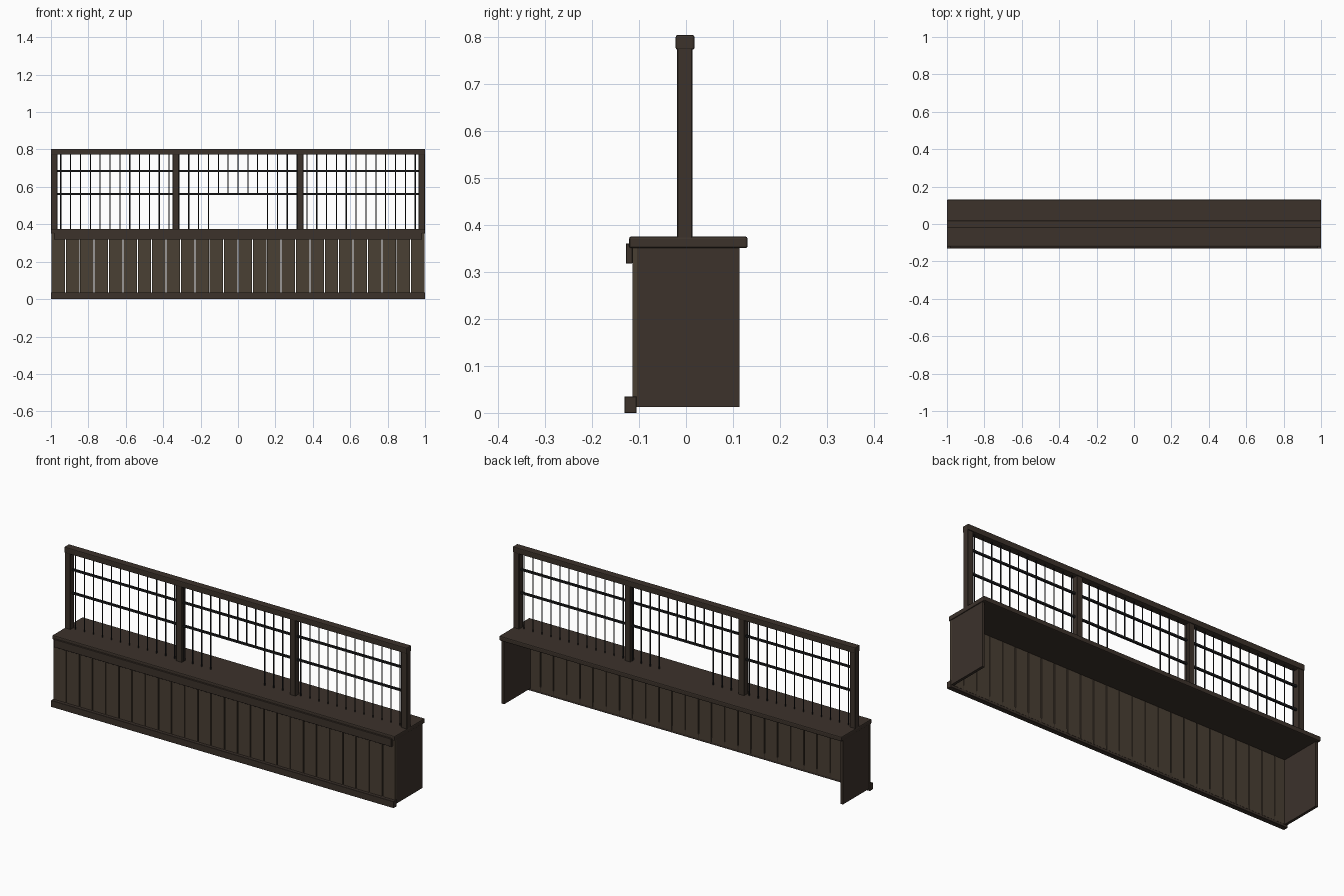
import bpy
import bmesh
from mathutils import Vector

if "Cube" in bpy.data.objects:
    bpy.data.objects.remove(bpy.data.objects["Cube"])


def material(name, rgb):
    m = bpy.data.materials.new(name)
    m.diffuse_color = (*rgb, 1)
    m.use_nodes = True
    m.node_tree.nodes["Principled BSDF"].inputs["Base Color"].default_value = m.diffuse_color
    return m


WOOD = material("dark_wood", (0.045, 0.032, 0.024))
PLANK = material("plank_wood", (0.068, 0.050, 0.034))
IRON = material("dark_iron", (0.012, 0.012, 0.013))


def finish(name, bm, mat):
    mesh = bpy.data.meshes.new(name)
    bm.to_mesh(mesh)
    bm.free()
    mesh.materials.append(mat)
    ob = bpy.data.objects.new(name, mesh)
    bpy.context.collection.objects.link(ob)
    return ob


def add_box(bm, x, y, z):
    """Box from (min, max) pairs along each axis."""
    verts = bmesh.ops.create_cube(bm, size=1)["verts"]
    for v in verts:
        v.co = Vector(((a + b) / 2 + c * (b - a)) for (a, b), c in zip((x, y, z), v.co))


def box(name, x, y, z, mat, bevel=0, segments=2):
    bm = bmesh.new()
    add_box(bm, x, y, z)
    ob = finish(name, bm, mat)
    if bevel:
        mod = ob.modifiers.new("bevel", "BEVEL")
        mod.width = bevel
        mod.segments = segments
    return ob


# Front cladding: 26 planks with narrow open gaps
COUNT, GAP = 26, 0.005
pitch = 2 / COUNT
bm = bmesh.new()
for i in range(COUNT):
    x0 = -1 + i * pitch
    add_box(bm, (x0 + GAP / 2, x0 + pitch - GAP / 2), (-0.114, -0.104), (0.012, 0.35))
finish("front_planks", bm, PLANK)

# End panels of the open-backed counter
for side, s in (("left", -1), ("right", 1)):
    box(side + "_end_panel", sorted((s * 0.982, s * 0.996)), (-0.104, 0.114), (0.012, 0.35), WOOD)

# Base board, upper trim and counter top
box("base_board", (-1, 1), (-0.131, -0.105), (0, 0.035), WOOD, 0.001, 1)
box("upper_trim", (-0.985, 0.985), (-0.128, -0.114), (0.318, 0.36), WOOD, 0.001, 1)
box("counter_top", (-1, 1), (-0.121, 0.131), (0.35, 0.375), WOOD, 0.005)

# Posts and top rail of the screen
YC = -0.002
for i, x in enumerate((-0.982, -0.332, 0.332, 0.982)):
    box(f"screen_post_{i + 1}", (x - 0.017, x + 0.017), (YC - 0.017, YC + 0.016),
        (0.37, 0.778), WOOD, 0.002, 1)
box("screen_top_rail", (-1, 1), (YC - 0.02, YC + 0.02), (0.772, 0.803), WOOD, 0.004)

# Vertical bars, shortened over the serving opening
MID, LOW = 0.685, 0.562
bm = bmesh.new()
for k in range(1, 38):
    x = -1 + k / 19
    bottom = LOW if abs(x) < 0.15 else 0.37
    r = bmesh.ops.create_cone(bm, cap_ends=True, segments=8, radius1=0.003,
                              radius2=0.003, depth=0.776 - bottom)
    bmesh.ops.translate(bm, verts=r["verts"], vec=(x, YC, (0.776 + bottom) / 2))
bars = finish("vertical_bars", bm, IRON)
for p in bars.data.polygons:
    p.use_smooth = len(p.vertices) == 4

# Horizontal bars
for name, z in (("upper", MID), ("lower", LOW)):
    box(name + "_cross_bar", (-0.97, 0.97), (YC - 0.005, YC + 0.005), (z - 0.005, z + 0.005), IRON)
